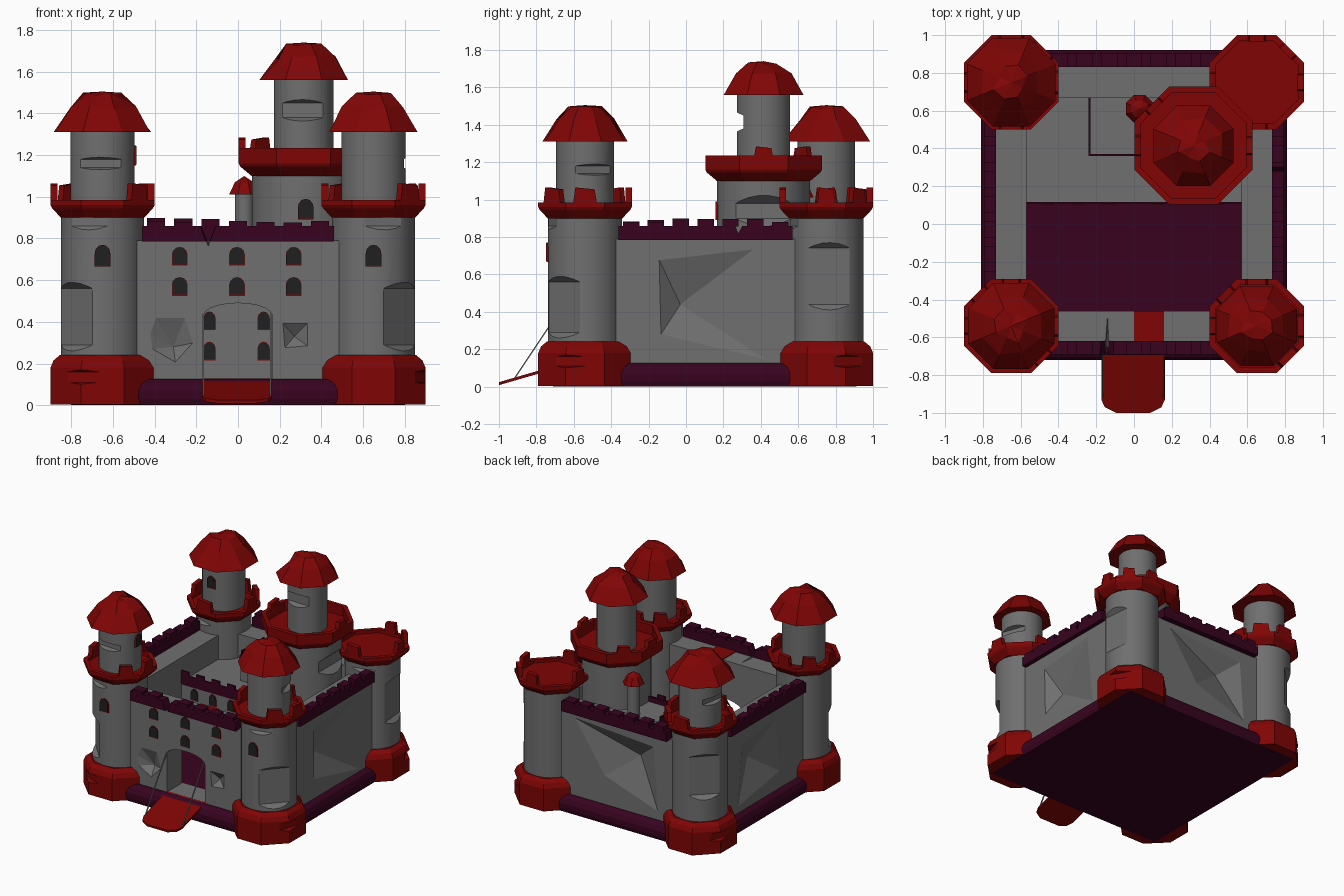
import bpy, bmesh, math, random
from mathutils import Vector, Matrix

if "Cube" in bpy.data.objects:
    bpy.data.objects.remove(bpy.data.objects["Cube"])
random.seed(4)


def material(name, c):
    m = bpy.data.materials.new(name)
    m.diffuse_color = (*c, 1)
    m.use_nodes = True
    m.node_tree.nodes["Principled BSDF"].inputs["Base Color"].default_value = m.diffuse_color
    return m


RED = material("roof red", (0.215, 0.0015, 0.0015))
GREY = material("stone grey", (0.16, 0.16, 0.16))
PURPLE = material("dark purple", (0.04, 0.001, 0.014))
BLACK = material("window dark", (0.014, 0.014, 0.014))


def finish(name, bm, mat, smooth=False):
    bmesh.ops.recalc_face_normals(bm, faces=bm.faces)
    me = bpy.data.meshes.new(name)
    bm.to_mesh(me)
    bm.free()
    me.materials.append(mat)
    ob = bpy.data.objects.new(name, me)
    bpy.context.collection.objects.link(ob)
    if smooth:
        activate(ob)
        bpy.ops.object.shade_smooth_by_angle(angle=math.radians(25))
    return ob


def activate(ob):
    bpy.ops.object.select_all(action='DESELECT')
    ob.select_set(True)
    bpy.context.view_layer.objects.active = ob


def hull(name, pts, mat):
    bm = bmesh.new()
    for p in pts:
        bm.verts.new(p)
    bmesh.ops.convex_hull(bm, input=bm.verts)
    return finish(name, bm, mat)


def box(name, x0, x1, y0, y1, z0, z1, mat):
    return hull(name, [(x, y, z) for x in (x0, x1) for y in (y0, y1) for z in (z0, z1)], mat)


def cut(ob, pts):
    """Knock a convex piece out of an object."""
    c = hull("cutter", pts, ob.data.materials[0])
    c.hide_render = True
    mod = ob.modifiers.new("chip", 'BOOLEAN')
    mod.operation, mod.solver, mod.object = 'DIFFERENCE', 'EXACT', c
    activate(ob)
    bpy.ops.object.modifier_apply(modifier=mod.name)
    bpy.data.objects.remove(c)


def lathe(name, cx, cy, profile, mat, n=8, jitter=0.0):
    """Revolve (radius, z); for 8 sides the radius is to the flats."""
    bm = bmesh.new()
    k = 1 / math.cos(math.pi / 8) if n == 8 else 1
    rings = []
    for i, (r, z) in enumerate(profile):
        if r == 0:
            rings.append([bm.verts.new((cx, cy, z))] * n)
            continue
        ring = []
        for j in range(n):
            a = 2 * math.pi * (j + 0.5) / n
            q = random.uniform(-jitter, jitter) if i > 1 else 0
            ring.append(bm.verts.new((cx + (r * k + q) * math.cos(a), cy + (r * k + q) * math.sin(a), z + q * 0.5)))
        rings.append(ring)
    for a, b in zip(rings, rings[1:]):
        for j in range(n):
            vs = list(dict.fromkeys([a[j], a[(j + 1) % n], b[(j + 1) % n], b[j]]))
            if len(vs) > 2:
                bm.faces.new(vs)
    return finish(name, bm, mat, smooth=n > 8)


def column(name, cx, cy, r, z0, z1):
    return lathe(name, cx, cy, [(0, z0), (r, z0), (r, z1), (0, z1)], GREY, 28)


def slab(cx, cy, deg, d, z0, z1, tip=0.03):
    """Points of a wedge shaving a flat off a round tower."""
    a = math.radians(deg)
    o, t = Vector((math.cos(a), math.sin(a), 0)), Vector((-math.sin(a), math.cos(a), 0))
    c = Vector((cx, cy, 0))
    return [c + o * dd + t * s * w + Vector((0, 0, z)) for s in (-1, 1)
            for dd, w, z in ((d, .16, z0), (d, .16, z1), (d + .07, .2, z0 - tip * 2), (d + .07, .2, z1 + tip * 2))]


def battlement(name, cx, cy, r0, r, z, rim, top, skip=()):
    """Flared octagonal parapet with merlons on its flats."""
    lathe(name, cx, cy, [(0, z), (r0, z), (r - .008, z + .045), (r, z + .06), (r, z + rim), (r - .032, z + rim),
                         (r - .032, z + .06), (0, z + .06)], RED)
    for k in range(8):
        if k in skip:
            continue
        w = random.uniform(.045, .07)
        m = hull(name + "_merlon", [(x, y, zz) for x in (r - .034, r) for y, zz in
                                    ((-w, z + rim - .01), (w, z + rim - .01), (-w * .8, z + top), (w * .8, z + top - .01))], RED)
        m.matrix_world = Matrix.Translation((cx, cy, 0)) @ Matrix.Rotation(k * math.pi / 4, 4, 'Z')


def roof(name, cx, cy, r, z, h):
    lathe(name, cx, cy, [(0, z), (r, z), (r * .64, z + h * .6), (r * .33, z + h * .93), (0, z + h)], RED, 8, .018)


def window(x, y, z, deg=0, w=.07, h=.095):
    """Arched pane on a thin red frame; 0 degrees faces the front."""
    for nm, mat, g, out in (("window_frame", RED, 0, .006), ("window_pane", BLACK, .002, .008)):
        low = 0 if mat == RED else .006
        pts = [(s * (w / 2 - g), zz) for s in (-1, 1) for zz in (low, h * .6)]
        pts += [((w / 2 - g) * math.cos(a), h * .6 + (h * .4 - g) * math.sin(a)) for a in (.5, 1.05, 1.57, 2.1, 2.64)]
        ob = hull(nm, [(u, yy, v) for u, v in pts for yy in (-out, .006 if mat == RED else -out + .004)], mat)
        ob.matrix_world = Matrix.Translation((x, y, z)) @ Matrix.Rotation(math.radians(deg), 4, 'Z')


# plinth, which is also the courtyard floor
hull("plinth", [(s * (.81 - i), y, z) for s in (-1, 1) for i, z in ((.01, 0), (0, .03), (0, .07), (.015, .105), (.045, .125))
                for y in (-.72 + i, .92 - i)], PURPLE)

# curtain walls with walkways
front = box("front_wall", -.66, .66, -.65, -.46, .1, .79, GREY)
back = box("back_wall", -.66, .66, .67, .86, .1, .79, GREY)
right = box("right_wall", .57, .76, -.55, .76, .1, .79, GREY)
left = box("left_wall", -.76, -.57, -.55, .76, .1, .79, GREY)
box("walkway_hatch", 0, .16, -.62, -.46, .785, .797, RED)

# gate arch through the front wall
arch = [(-.165, .126), (.165, .126)] + [(.165 * math.cos(a), .43 + .06 * math.sin(a)) for a in
                                        [math.pi * i / 10 for i in range(11)]]
cut(front, [(x, y, z) for x, z in arch for y in (-.75, -.4)])

# battered hollows in the walls
fmap = lambda u, z, d: (u, -.655 + d, z)
bmap = lambda u, z, d: (u, .865 - d, z)
rmap = lambda u, z, d: (.765 - d, u, z)
lmap = lambda u, z, d: (-.765 + d, u, z)
for ob, f, poly, apex in (
        (front, fmap, [(-.43, .35), (-.4, .43), (-.25, .43), (-.21, .3), (-.3, .2), (-.42, .27)], (-.31, .28, .06)),
        (front, fmap, [(.21, .4), (.34, .4), (.34, .28), (.22, .27)], (.27, .33, .05)),
        (right, rmap, [(-.15, .69), (.38, .75), (.45, .13), (-.14, .27)], (-.03, .44, .09)),
        (left, lmap, [(-.1, .25), (-.05, .7), (.4, .66), (.45, .16)], (.2, .46, .09)),
        (back, bmap, [(-.37, .17), (-.33, .7), (.4, .75), (.12, .34)], (-.15, .55, .09))):
    cut(ob, [f(u, z, 0) for u, z in poly] + [f(*apex)])
notch = [(x, -.75, z) for x, z in ((-.21, .93), (-.08, .93), (-.145, .75))]
notch += [(x, -.5, z) for x, z in ((-.17, .93), (-.11, .93), (-.14, .785))]
cut(front, notch)


# purple crown with merlons along each wall
def crown(name, a, b, c0, c1, along_x):
    def seg(nm, u0, u1, z0, z1):
        return box(nm, *((u0, u1, c0, c1) if along_x else (c0, c1, u0, u1)), z0, z1, PURPLE)
    ob = seg(name, a, b, .785, .86)
    n = 7
    s = (b - a) / n
    for i in range(n):
        u = a + s * (i + .5)
        if not (name == "front_crown" and abs(u + .145) < .09):
            seg(name + "_merlon", u - s * .33, u + s * .33, .855, .875 + random.uniform(0, .025))
    return ob


cut(crown("front_crown", -.46, .46, -.69, -.62, True), notch)
crown("back_crown", -.46, .46, .83, .905, True)
rc = crown("right_crown", -.36, .57, .73, .795, False)
crown("left_crown", -.36, .57, -.795, -.73, False)
cut(rc, [(x, y, z) for x in (.7, .85) for y, z in ((.23, .93), (.34, .93), (.28, .82))])

# corner towers: name, side, y, roof radius (0 = open), flat to shave
for nm, sx, cy, rr, shave in (("front_left", -1, -.54, .228, 222), ("front_right", 1, -.54, .212, -42),
                              ("back_left", -1, .75, .235, 135), ("back_right", 1, .75, 0, 5)):
    cx = .65 * sx
    base = lathe(nm + "_tower_base", cx, cy, [(0, .004), (.25, .004), (.25, .18), (.235, .215), (.205, .24), (0, .24)], RED)
    cut(base, slab(cx, cy, shave + 25, .236, .11, .16, .01))
    body = column(nm + "_tower", cx, cy, .2, .2, .92)
    z0, z1 = (.44, .74) if nm.startswith("back") else (.29, .56)
    cut(body, slab(cx, cy, shave, .165, z0, z1))
    cut(body, slab(cx, cy, -75 if sx > 0 else -110, .178, .86, .95))
    battlement(nm + "_battlement", cx, cy, .2, .25, .9, .085, .165, (1, 5, 6) if cy < 0 else (3, 5, 7))
    if rr:
        top = column(nm + "_turret", cx, cy, .155, .95, 1.33)
        cut(top, slab(cx, cy, {"front_left": 266, "front_right": 20, "back_left": 170}[nm], .12, 1.14, 1.18, .01))
        roof(nm + "_roof", cx, cy, rr, 1.31, .195)
    if cy < 0:
        window(cx, cy - .2, .665, 0, .075, .105)
window(-.65 + .155, -.54, 1.15, 90)
window(-.65, .75 - .155, 1.13)

# keep block behind the courtyard, with thin parapets
box("keep", -.58, .58, .11, .69, .1, .6, GREY)
box("keep_upper_block", -.235, .4, .365, .69, .55, .76, GREY)
box("keep_parapet", -.57, .57, .105, .117, .58, .66, PURPLE)
box("upper_parapet_front", -.24, .3, .36, .37, .74, .8, PURPLE)
box("upper_parapet_side", -.24, -.23, .36, .67, .74, .8, PURPLE)
for i in range(9):
    u = -.54 + i * .135
    box("keep_parapet_merlon", u - .035, u + .035, .105, .117, .65, .69, PURPLE)
for i in range(4):
    box("upper_parapet_merlon", -.24, -.23, .38 + i * .08, .42 + i * .08, .79, .83, PURPLE)
for x in (.13, .29, .45):
    for s in (-1, 1):
        for z in (.215, .36, .48):
            window(x * s - .007, .11, z, 0, .06, .09)

# round keep tower with turret
KX, KY = .315, .415
keep = column("keep_tower", KX, KY, .25, .5, 1.12)
cut(keep, slab(KX, KY, 0, .2, .9, .98))
battlement("keep_battlement", KX, KY, .25, .312, 1.1, .135, .185, (1, 2, 5, 6, 7))
kt = column("keep_turret", KX, KY, .143, 1.15, 1.58)
cut(kt, slab(KX, KY, 268, .105, 1.38, 1.45, .015))
roof("keep_roof", KX, KY, .213, 1.56, .18)
window(.325, KY - .25, .89, 0, .075, .1)

# little side turret
column("small_turret", .03, .61, .045, .7, 1.02)
lathe("small_turret_roof", .03, .61, [(0, 1.01), (.073, 1.01), (.045, 1.07), (0, 1.1)], RED)

# front wall windows
for x in (-.28, -.005, .267):
    for z in (.525, .67):
        window(x, -.65, z, 0, .075, .09)

# drawbridge with rounded end, and its chains
deck = [(-.168, -.64), (.168, -.64)] + [(s * x, y) for s in (-1, 1) for x, y in ((.168, -.93), (.15, -.97), (.09, -1.0))]
hull("drawbridge", [(x - .005, y, .016 + (y + 1) * .29 + t) for x, y in deck for t in (-.008, .008)], RED)
for s in (-1, 1):
    a, b = Vector((s * .162 - .005, -.92, .04)), Vector((s * .162 - .005, -.65, .445))
    hull("drawbridge_chain", [p + Vector((i * .004, j * .004, 0)) for p in (a, b) for i in (-1, 1) for j in (-1, 1)], GREY)
